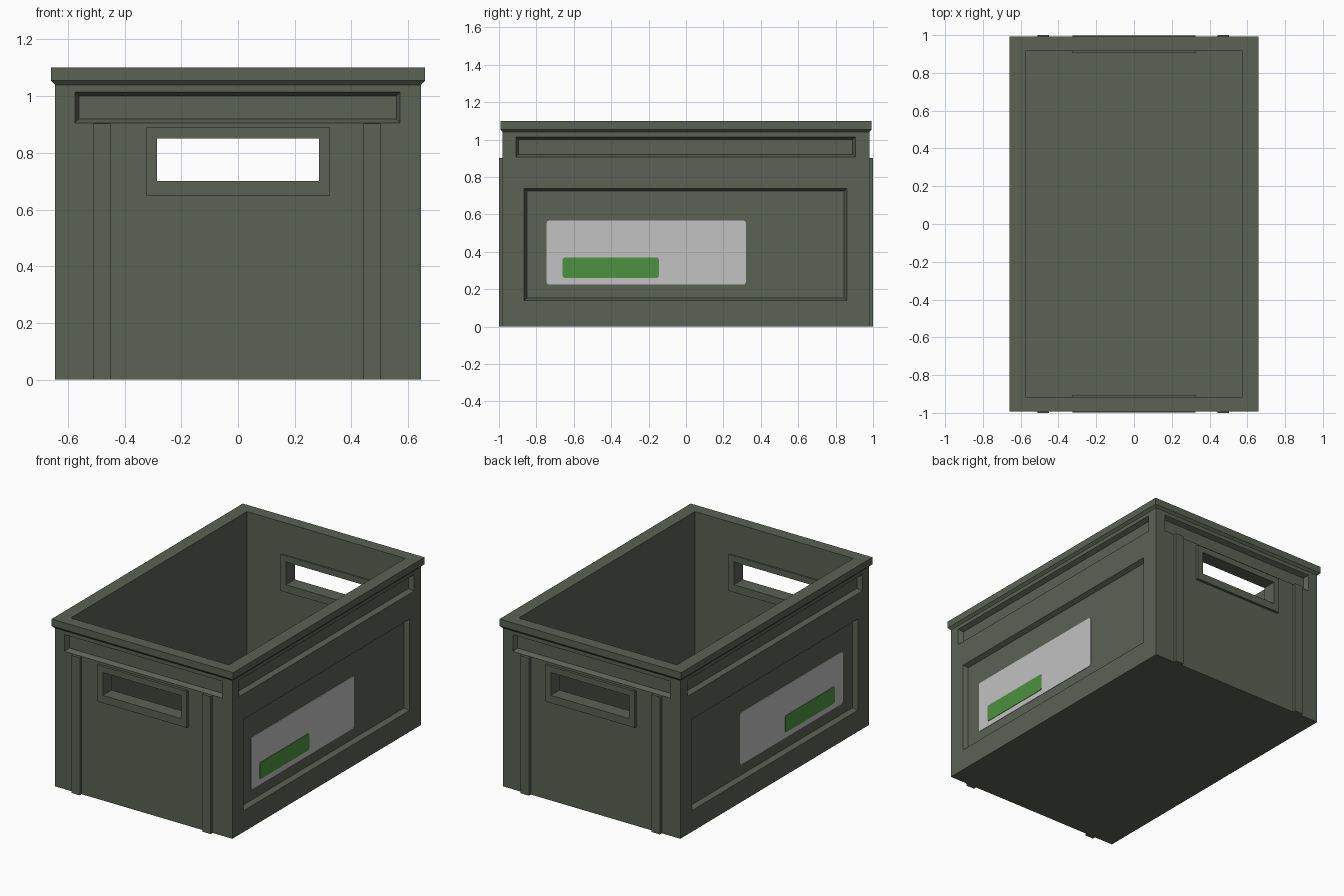
import bpy, bmesh, math

if "Cube" in bpy.data.objects:
    bpy.data.objects.remove(bpy.data.objects["Cube"])


def material(name, rgb):
    m = bpy.data.materials.new(name)
    m.diffuse_color = (*rgb, 1)
    m.use_nodes = True
    m.node_tree.nodes["Principled BSDF"].inputs["Base Color"].default_value = m.diffuse_color
    return m


OLIVE = material("olive green plastic", (0.103, 0.122, 0.088))
GREY = material("light grey label", (0.54, 0.54, 0.54))
GREEN = material("bright green label", (0.075, 0.285, 0.05))


def loft(name, rings, mat, closed=False):
    """Skin equal-length rings; cap the ends, or join last to first."""
    bm = bmesh.new()
    vs = [[bm.verts.new(p) for p in r] for r in rings]
    pairs = list(zip(vs, vs[1:]))
    if closed:
        pairs.append((vs[-1], vs[0]))
    else:
        bm.faces.new(vs[0])
        bm.faces.new(vs[-1])
    for a, b in pairs:
        for i in range(len(a)):
            j = (i + 1) % len(a)
            bm.faces.new((a[i], a[j], b[j], b[i]))
    bmesh.ops.recalc_face_normals(bm, faces=bm.faces)
    me = bpy.data.meshes.new(name)
    bm.to_mesh(me)
    bm.free()
    me.materials.append(mat)
    ob = bpy.data.objects.new(name, me)
    bpy.context.collection.objects.link(ob)
    return ob


def rect(u0, u1, v0, v1, grow=0):
    u0, u1, v0, v1 = u0 - grow, u1 + grow, v0 - grow, v1 + grow
    return [(u0, v0), (u1, v0), (u1, v1), (u0, v1)]


def rounded(u0, u1, v0, v1, r=0.014, n=4):
    pts = []
    for k, (u, v) in enumerate(rect(u0, u1, v0, v1, -r)):
        for i in range(n + 1):
            a = math.pi + math.pi / 2 * (k + i / n)
            pts.append((u + r * math.cos(a), v + r * math.sin(a)))
    return pts


def on_wall(axis, s, d, pts):
    """Stand a 2D outline on the wall facing axis * s at distance d."""
    return [(s * d, u, v) if axis == "x" else (u, s * d, v) for u, v in pts]


# Crate shell with chamfered rim, lofted outside then down the inside
shell = [(0.645, 0.98, 0), (0.645, 0.98, 1.04), (0.66, 0.993, 1.055),
         (0.66, 0.993, 1.1), (0.575, 0.915, 1.1), (0.575, 0.915, 0.06)]
crate = loft("crate_body", [[(u, v, z) for u, v in rect(-x, x, -y, y)]
                            for x, y, z in shell], OLIVE)

cutters = []


def recess(axis, s, wall, box, slope=0.014, depth=0.03):
    rings = [on_wall(axis, s, wall - depth, rect(*box, -slope)),
             on_wall(axis, s, wall + depth / 2, rect(*box, slope / 2))]
    cutters.append(loft("cutter", rings, OLIVE))


for s in (-1, 1):
    # Bevelled recesses under the rim and the large side panel
    recess("x", s, 0.645, (-0.91, 0.905, 0.907, 1.015))
    recess("x", s, 0.645, (-0.865, 0.86, 0.14, 0.74))
    recess("y", s, 0.98, (-0.575, 0.572, 0.905, 1.015))

    # Handle slot, lined by a raised frame
    cutters.append(loft("cutter", [on_wall("y", s, d, rect(-0.3, 0.3, 0.685, 0.865))
                                   for d in (0.85, 1.05)], OLIVE))
    outer, inner = rect(-0.325, 0.325, 0.65, 0.89), rect(-0.285, 0.285, 0.70, 0.85)
    loft("handle_frame", [on_wall("y", s, 0.905, outer), on_wall("y", s, 0.997, outer),
                          on_wall("y", s, 0.997, inner), on_wall("y", s, 0.905, inner)],
         OLIVE, closed=True)

    # Upright ribs on the end walls
    for x0 in (-0.51, 0.442):
        loft("end_rib", [on_wall("y", s, d, rect(x0, x0 + 0.06, 0, 0.903))
                         for d in (0.97, 1.0)], OLIVE)

    # Label plate and coloured patch on the side panels
    loft("label", [on_wall("x", s, d, rounded(-0.745, 0.32, 0.225, 0.567))
                   for d in (0.614, 0.618)], GREY)
    loft("label_patch", [on_wall("x", s, d, rounded(-0.66, -0.145, 0.26, 0.37))
                         for d in (0.616, 0.621)], GREEN)

# Cut the recesses and slots, then remove the cutters
bpy.context.view_layer.objects.active = crate
for c in cutters:
    mod = crate.modifiers.new("cut", "BOOLEAN")
    mod.operation, mod.solver, mod.object = "DIFFERENCE", "EXACT", c
    bpy.ops.object.modifier_apply(modifier=mod.name)
    bpy.data.objects.remove(c)
